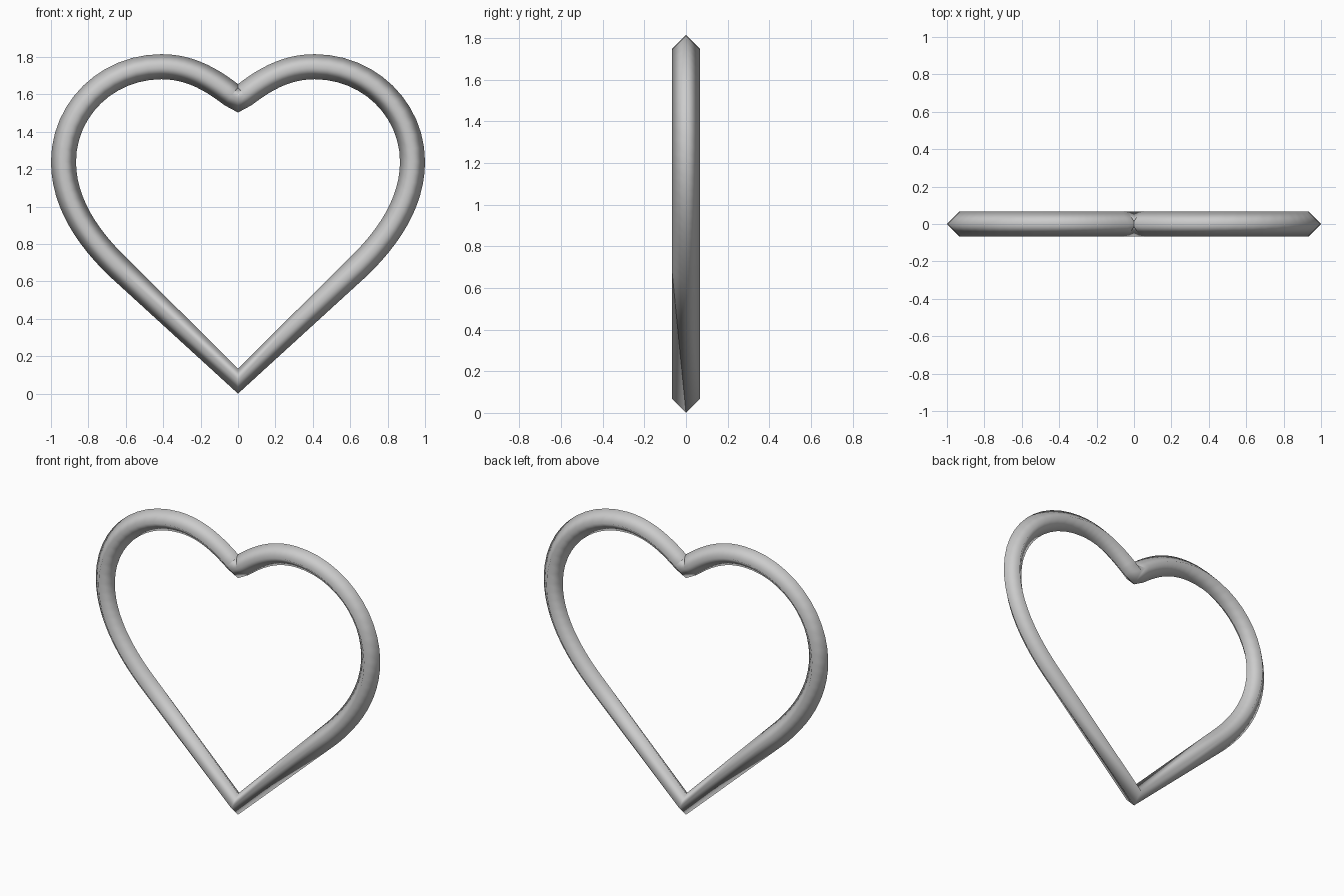
import bpy, bmesh
from mathutils import Vector
from mathutils.geometry import interpolate_bezier

if "Cube" in bpy.data.objects:
    bpy.data.objects.remove(bpy.data.objects["Cube"])

R = 0.067        # tube radius (four-sided, smooth shaded)
STEPS = 12       # samples per curved piece

# Right half of the centre line in x/z: (start, handle, handle, end)
pieces = [
    ((0.645, 0.68), (0.80, 0.83), (0.933, 1.02), (0.933, 1.24)),
    ((0.933, 1.24), (0.933, 1.52), (0.70, 1.748), (0.41, 1.748)),
    ((0.41, 1.748), (0.25, 1.748), (0.13, 1.675), (0.0, 1.57)),
]
half = [Vector((0, 0, 0.067)), Vector((0.645, 0, 0.68))]
for piece in pieces:
    pts = [Vector((x, 0, z)) for x, z in piece]
    half += interpolate_bezier(*pts, STEPS + 1)[1:]

# Mirror to a closed loop: up the right side, down the left
path = half + [Vector((-p.x, 0, p.z)) for p in reversed(half[1:-1])]

# Sweep a diamond section along the loop
bm = bmesh.new()
depth = Vector((0, R, 0))
rings = []
n = len(path)
for i, p in enumerate(path):
    a = (p - path[i - 1]).normalized()
    b = (path[(i + 1) % n] - p).normalized()
    t = (a + b).normalized()
    out = Vector((t.z, 0, -t.x)) * R
    rings.append([bm.verts.new(p + o) for o in (out, -depth, -out, depth)])
for i in range(n):
    r, s = rings[i], rings[(i + 1) % n]
    for k in range(4):
        m = (k + 1) % 4
        bm.faces.new((r[k], r[m], s[m], s[k])).smooth = True
bmesh.ops.recalc_face_normals(bm, faces=bm.faces)

mesh = bpy.data.meshes.new("heart_ring")
bm.to_mesh(mesh)
bm.free()
heart = bpy.data.objects.new("heart_ring", mesh)
bpy.context.collection.objects.link(heart)

grey = bpy.data.materials.new("light_grey")
grey.diffuse_color = (0.6, 0.6, 0.6, 1)
grey.use_nodes = True
grey.node_tree.nodes["Principled BSDF"].inputs["Base Color"].default_value = grey.diffuse_color
mesh.materials.append(grey)
